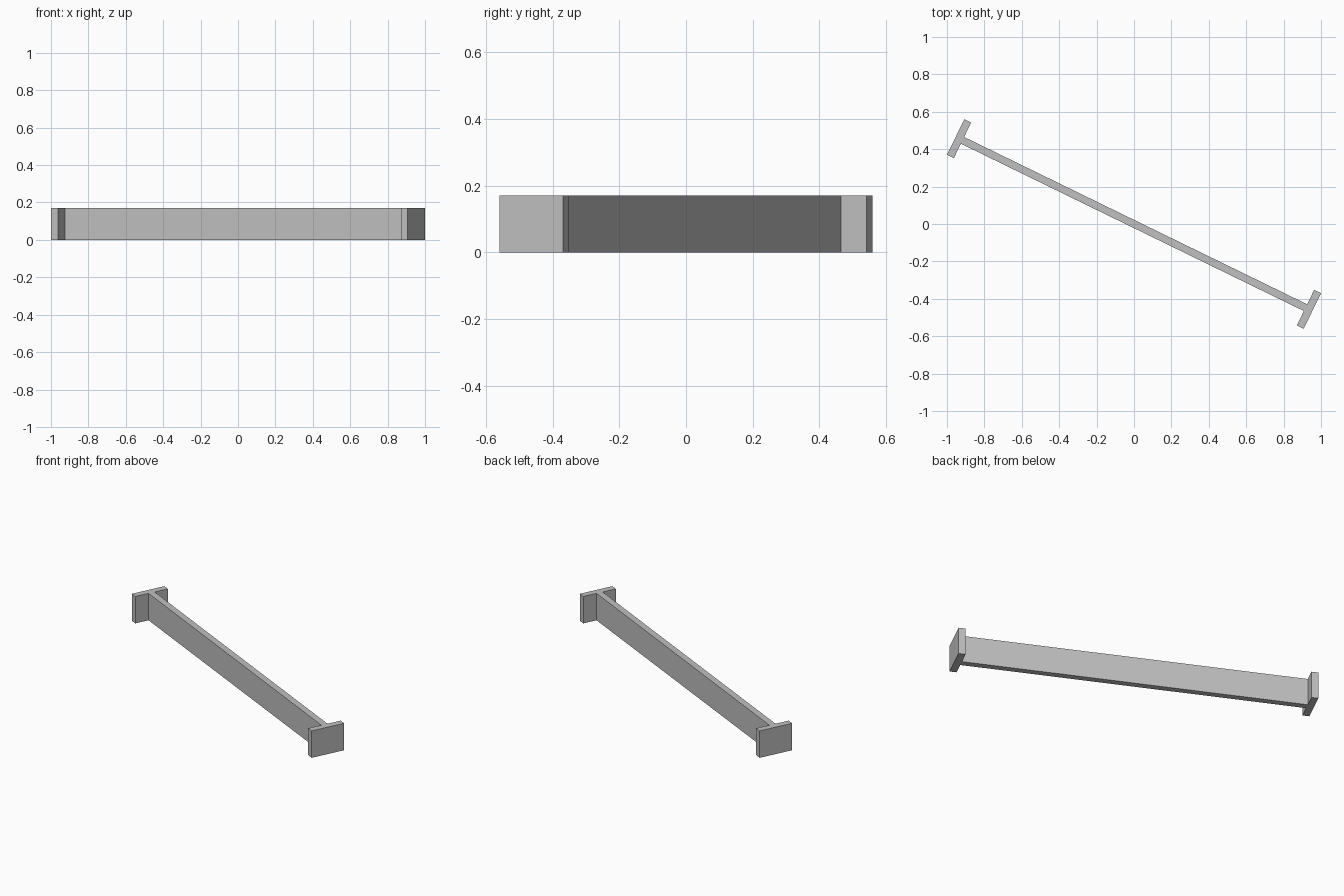
import bpy
import bmesh
import math

if "Cube" in bpy.data.objects:
    bpy.data.objects.remove(bpy.data.objects["Cube"], do_unlink=True)

ANGLE = math.radians(-26)
HALF_LENGTH = 1.061     # along the web, to the outer flange faces
HALF_FLANGE = 0.106
FLANGE_THICK = 0.041
HALF_WEB = 0.02
HEIGHT = 0.17

# Plain grey material
grey = bpy.data.materials.new("steel_grey")
grey.use_nodes = True
colour = (0.53, 0.53, 0.53, 1)
grey.diffuse_color = colour
grey.node_tree.nodes["Principled BSDF"].inputs["Base Color"].default_value = colour

# I-shaped outline: one quarter's corners, mirrored around both axes
inner = HALF_LENGTH - FLANGE_THICK
quarter = [(inner, HALF_WEB), (inner, HALF_FLANGE), (HALF_LENGTH, HALF_FLANGE)]
right_end = quarter + [(x, -y) for x, y in reversed(quarter)]
outline = right_end + [(-x, -y) for x, y in right_end]

# Raise the outline into a beam
bm = bmesh.new()
base = bm.faces.new([bm.verts.new((x, y, 0)) for x, y in outline])
raised = bmesh.ops.extrude_face_region(bm, geom=[base], use_keep_orig=True)
top = [v for v in raised["geom"] if isinstance(v, bmesh.types.BMVert)]
bmesh.ops.translate(bm, verts=top, vec=(0, 0, HEIGHT))
bmesh.ops.recalc_face_normals(bm, faces=bm.faces[:])

mesh = bpy.data.meshes.new("i_beam")
bm.to_mesh(mesh)
bm.free()
mesh.materials.append(grey)
beam = bpy.data.objects.new("i_beam", mesh)
beam.rotation_euler.z = ANGLE
bpy.context.collection.objects.link(beam)
